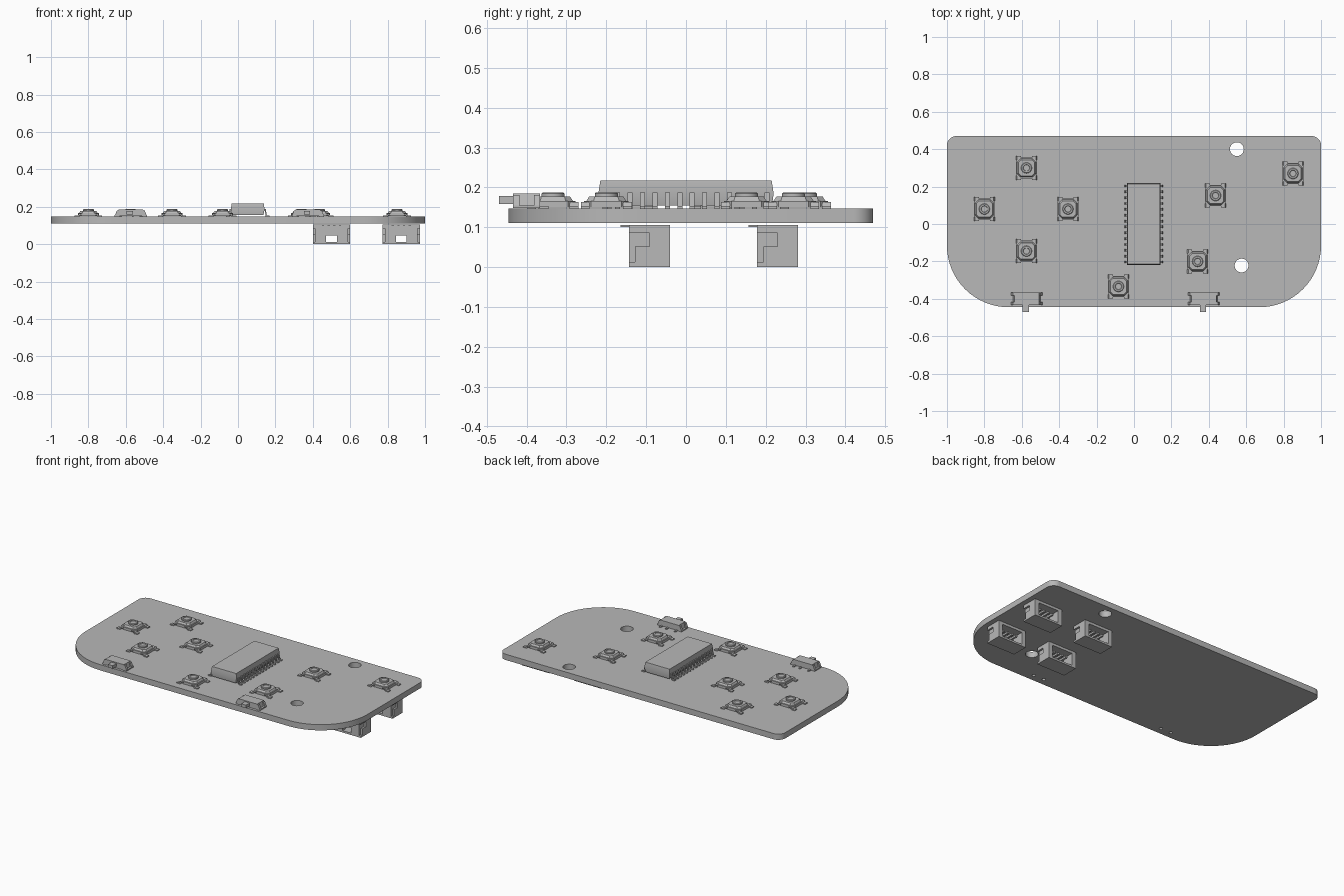
import bpy, bmesh, math

if "Cube" in bpy.data.objects:
    bpy.data.objects.remove(bpy.data.objects["Cube"])

GREY = (0.48, 0.48, 0.48, 1)
grey = bpy.data.materials.new("plain_grey")
grey.use_nodes = True
grey.diffuse_color = GREY
grey.node_tree.nodes["Principled BSDF"].inputs["Base Color"].default_value = GREY

BOTTOM, TOP = 0.11, 0.147


def loft(bm, rings):
    """Closed solid through equal-length rings of points."""
    loops = [[bm.verts.new(p) for p in ring] for ring in rings]
    n = len(loops[0])
    for a, b in zip(loops, loops[1:]):
        for i in range(n):
            j = (i + 1) % n
            bm.faces.new((a[i], a[j], b[j], b[i]))
    bm.faces.new(loops[0][::-1])
    bm.faces.new(loops[-1])


def rect(w, d, z, cut=0):
    """Rectangle ring with half sizes w, d and optional cut corners."""
    if not cut:
        return [(-w, -d, z), (w, -d, z), (w, d, z), (-w, d, z)]
    return [(-w + cut, -d, z), (w - cut, -d, z), (w, -d + cut, z), (w, d - cut, z),
            (w - cut, d, z), (-w + cut, d, z), (-w, d - cut, z), (-w, -d + cut, z)]


def circle(r, z, n=24):
    return [(r * math.cos(2 * math.pi * i / n), r * math.sin(2 * math.pi * i / n), z)
            for i in range(n)]


def box(bm, x0, x1, y0, y1, z0, z1):
    loft(bm, [[(x0, y0, z), (x1, y0, z), (x1, y1, z), (x0, y1, z)] for z in (z0, z1)])


def gull_lead(bm, side, x_in, x_out, y, width, high):
    """Bent pin leaving the body at height high and standing on the board."""
    t, knee = 0.006, x_in + (x_out - x_in) * 0.45
    pts = [(x_in, high), (knee, high), (knee + t, t), (x_out, t), (x_out, 0),
           (knee, 0), (knee - t, high - t), (x_in, high - t)]
    loft(bm, [[(side * x, y + s * width / 2, z) for x, z in pts] for s in (-1, 1)])


def finish(bm, name):
    bmesh.ops.recalc_face_normals(bm, faces=bm.faces)
    mesh = bpy.data.meshes.new(name)
    bm.to_mesh(mesh)
    bm.free()
    mesh.materials.append(grey)
    return mesh


def place(mesh, name, spots, z):
    for i, (x, y) in enumerate(spots):
        ob = bpy.data.objects.new(f"{name}_{i + 1}" if len(spots) > 1 else name, mesh)
        ob.location = (x, y, z)
        bpy.context.collection.objects.link(ob)
        ob.select_set(True)
        bpy.context.view_layer.objects.active = ob


bpy.ops.object.select_all(action="DESELECT")

# Board: rounded outline with mounting holes and small peg holes
switch_spots = [(-0.573, -0.4), (0.374, -0.4)]
outline = []
for cx, cy, r, start in ((0.95, 0.42, 0.05, 0), (-0.95, 0.42, 0.05, 90),
                         (-0.67, -0.115, 0.33, 180), (0.67, -0.115, 0.33, 270)):
    for k in range(17):
        a = math.radians(start + 90 * k / 16)
        outline.append((cx + r * math.cos(a), cy + r * math.sin(a)))
holes = [(0.55, 0.4, 0.037), (0.575, -0.222, 0.037)]
holes += [(x + s * 0.037, y, 0.01) for x, y in switch_spots for s in (-1, 1)]
loops = [outline] + [[(x + p[0], y + p[1]) for p in circle(r, 0)] for x, y, r in holes]
curve = bpy.data.curves.new("board_outline", "CURVE")
curve.dimensions, curve.fill_mode = "2D", "BOTH"
curve.extrude = (TOP - BOTTOM) / 2
for loop in loops:
    spline = curve.splines.new("POLY")
    spline.points.add(len(loop) - 1)
    for point, (x, y) in zip(spline.points, loop):
        point.co = (x, y, 0, 1)
    spline.use_cyclic_u = True
helper = bpy.data.objects.new("board_outline", curve)
bpy.context.collection.objects.link(helper)
bpy.context.view_layer.update()
bm = bmesh.new()
bm.from_mesh(helper.evaluated_get(bpy.context.evaluated_depsgraph_get()).to_mesh())
bpy.data.objects.remove(helper)
bmesh.ops.remove_doubles(bm, verts=bm.verts, dist=0.0001)
place(finish(bm, "board"), "board", [(0, 0)], (TOP + BOTTOM) / 2)

# Push buttons: cut-corner base, cover, round cap with a dished centre, four leads
bm = bmesh.new()
loft(bm, [rect(0.056, 0.056, 0.003, 0.018), rect(0.056, 0.056, 0.019, 0.018)])
loft(bm, [rect(0.05, 0.05, 0.019, 0.018), rect(0.043, 0.043, 0.03, 0.014)])
loft(bm, [circle(0.029, 0.03), circle(0.029, 0.037), circle(0.026, 0.04),
          circle(0.018, 0.04), circle(0.016, 0.037)])
for side in (-1, 1):
    for y in (-0.053, 0.053):
        gull_lead(bm, side, 0.03, 0.074, y, 0.022, 0.016)
button_spots = [(-0.575, 0.3), (-0.8, 0.08), (-0.353, 0.08), (-0.575, -0.145),
                (-0.083, -0.334), (0.34, -0.2), (0.436, 0.152), (0.85, 0.27)]
place(finish(bm, "push_button"), "push_button", button_spots, TOP)

# Chip: body with drafted sides and a row of leads along both long sides
bm = bmesh.new()
loft(bm, [rect(0.084, 0.216, 0.008), rect(0.09, 0.22, 0.038), rect(0.086, 0.215, 0.07)])
for side in (-1, 1):
    for i in range(14):
        gull_lead(bm, side, 0.08, 0.117, (i - 6.5) * 0.0312, 0.0125, 0.04)
place(finish(bm, "chip"), "chip", [(0.052, 0)], TOP)

# Slide switches: tapered housing, end clips, sliding knob, rear pins
bm = bmesh.new()
loft(bm, [rect(0.075, 0.034, 0.003), rect(0.066, 0.034, 0.038)])
for side in (-1, 1):
    xs = sorted((side * 0.06, side * 0.086))
    box(bm, *xs, -0.034, 0.034, 0.001, 0.008)
    for y in (-0.026, 0.026):
        loft(bm, [[(side * x, y + s * 0.008, z) for x, z in
                   ((0.06, 0.034), (0.074, 0.034), (0.086, 0.004), (0.074, 0.004))]
                  for s in (-1, 1)])
box(bm, -0.022, 0.012, -0.07, -0.03, 0.011, 0.031)
for x in (-0.053, 0.01, 0.053):
    box(bm, x - 0.005, x + 0.005, 0.03, 0.055, 0, 0.006)
place(finish(bm, "slide_switch"), "slide_switch", switch_spots, TOP)

# Sockets: hollow housing open to the back, slotted front wall, contacts and solder tabs
bm = bmesh.new()
box(bm, -0.1, 0.1, -0.0515, 0.0515, 0, 0.012)
box(bm, -0.1, 0.1, -0.0515, 0.0515, 0.09, 0.106)
box(bm, -0.085, 0.085, -0.0515, -0.025, 0.046, 0.09)
for side in (-1, 1):
    wall = sorted((side * 0.072, side * 0.088))
    plate = sorted((side * 0.086, side * 0.1))
    slot = sorted((side * 0.029, side * 0.085))
    box(bm, *wall, -0.0515, 0.0515, 0.012, 0.09)
    box(bm, *slot, -0.0515, -0.025, 0.012, 0.046)
    box(bm, *plate, 0, 0.0515, 0.012, 0.09)
    box(bm, *plate, -0.036, 0, 0.012, 0.052)
    tab = sorted((side * 0.086, side * 0.1))
    box(bm, *tab, -0.0515, 0, 0.085, 0.106)
for i in range(4):
    x = (i - 1.5) * 0.03
    box(bm, x - 0.006, x + 0.006, -0.03, 0.035, 0.058, 0.07)
    box(bm, x - 0.006, x + 0.006, -0.073, -0.05, 0.1, 0.106)
socket_spots = [(x, y) for x in (0.5, 0.873) for y in (-0.092, 0.23)]
place(finish(bm, "socket"), "socket", socket_spots, 0)

bpy.ops.object.shade_smooth_by_angle(angle=math.radians(30))
